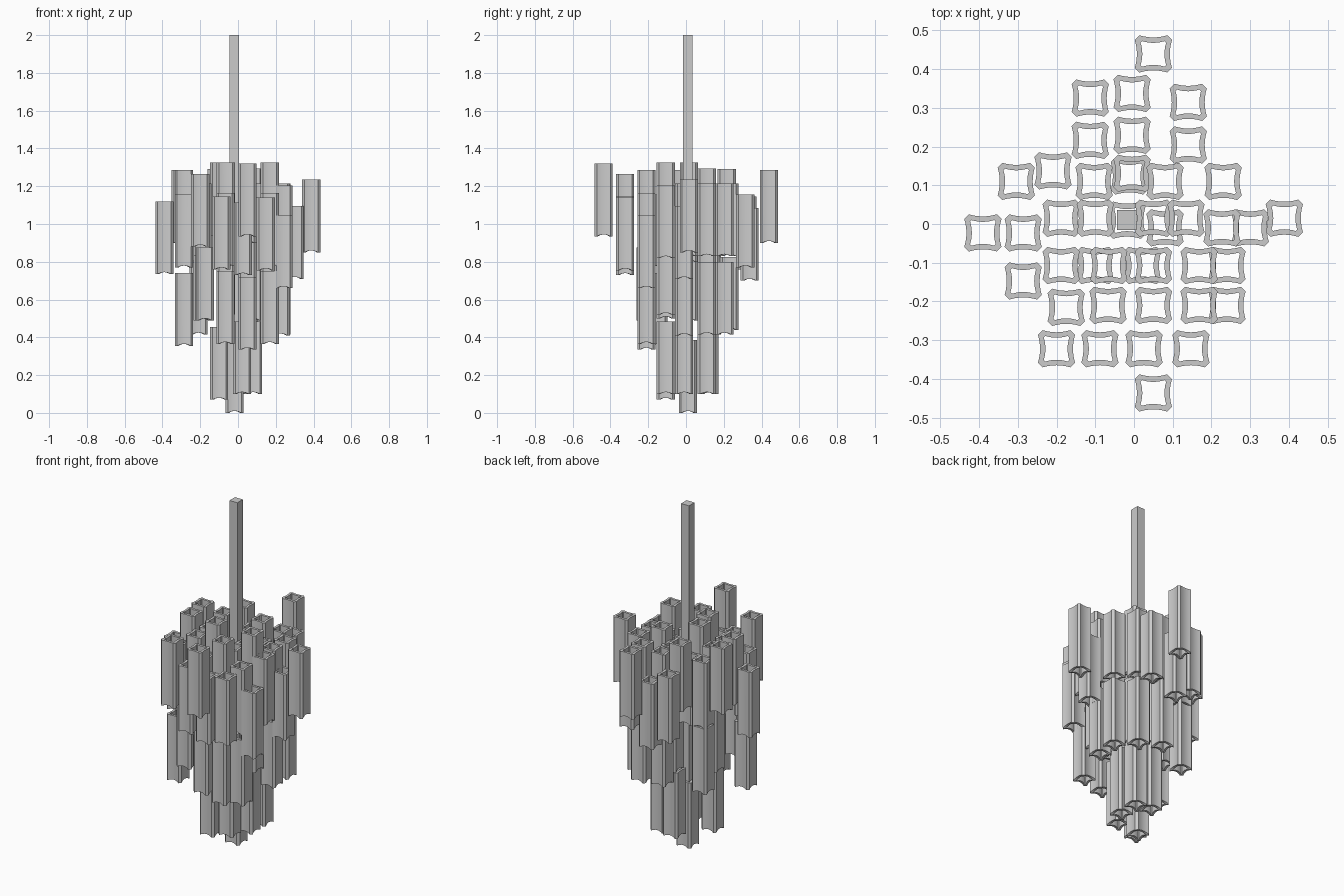
import bpy, bmesh

H = 0.385          # length of every tube
N = 6              # segments along each curved side


def ring(along, depth, bulge):
    """Square outline with concave sides and clipped corners; returns (x, y, t)."""
    pts = []
    for k in range(4):
        for i in range(N + 1):
            t = -1 + 2 * i / N
            x, y = along * t, -(depth + bulge * t * t)
            for _ in range(k):
                x, y = -y, x
            pts.append((x, y, t))
    return pts


def tube_mesh():
    bm = bmesh.new()
    outer, inner = ring(0.036, 0.0425, 0.0055), ring(0.029, 0.0285, 0.0045)

    def loop(pts, top):
        # lower rim arches up in the middle of each side
        return [bm.verts.new((x, y, H if top else 0.01 * (1 - t * t))) for x, y, t in pts]

    loops = [loop(outer, False), loop(outer, True), loop(inner, True), loop(inner, False)]
    n = len(outer)
    for a in range(4):
        A, B = loops[a], loops[(a + 1) % 4]
        for i in range(n):
            j = (i + 1) % n
            bm.faces.new((A[i], A[j], B[j], B[i]))
    bmesh.ops.recalc_face_normals(bm, faces=bm.faces)
    me = bpy.data.meshes.new("tube")
    bm.to_mesh(me)
    bm.free()
    me.set_sharp_from_angle(angle=0.5)
    return me


mesh = tube_mesh()


def tubes(name, rows):
    # rows: y -> list of (x, bottom z)
    for y, items in rows:
        for x, z in items:
            ob = bpy.data.objects.new(name, mesh)
            ob.location = (x, y, z)
            bpy.context.collection.objects.link(ob)


# Upper tier
tubes("upper_tube", [
    (0.439, [(0.05, 0.9)]),
    (0.325, [(-0.113, 0.76)]),
    (0.314, [(0.14, 0.77)]),
    (0.337, [(-0.005, 0.70)]),
    (0.216, [(-0.113, 0.905)]),
    (0.229, [(-0.005, 0.83)]),
    (0.204, [(0.14, 0.83)]),
    (0.137, [(-0.209, 0.80)]),
    (0.11, [(-0.304, 0.9), (-0.103, 0.78), (0.08, 0.91), (0.23, 0.83)]),
    (0.131, [(-0.005, 0.83)]),
    (0.015, [(-0.188, 0.83), (-0.1, 0.94), (0.05, 0.80), (0.134, 0.83), (0.388, 0.85)]),
    (-0.01, [(0.227, 0.83), (0.30, 0.71)]),
    (-0.023, [(-0.39, 0.735), (-0.286, 0.9)]),
    (-0.107, [(-0.188, 0.83), (-0.065, 0.94), (0.05, 0.82), (0.168, 0.94), (0.24, 0.82)]),
    (-0.147, [(-0.286, 0.77)]),
    (-0.21, [(-0.067, 0.78), (0.05, 0.9), (0.168, 0.78), (0.24, 0.66)]),
    (-0.322, [(-0.2, 0.88), (-0.088, 0.76), (0.026, 0.73), (0.147, 0.755)]),
    (-0.436, [(0.05, 0.935)]),
])

# Middle tier, hung straight below upper tubes
tubes("middle_tube", [
    (0.229, [(-0.005, 0.44)]),
    (0.204, [(0.14, 0.415)]),
    (0.137, [(-0.209, 0.415)]),
    (0.11, [(0.23, 0.415), (0.08, 0.49)]),
    (0.131, [(-0.005, 0.49)]),
    (0.015, [(-0.188, 0.49)]),
    (-0.01, [(0.227, 0.41)]),
    (-0.107, [(-0.065, 0.52), (0.05, 0.50), (0.168, 0.52)]),
    (-0.147, [(-0.286, 0.355)]),
    (-0.215, [(-0.175, 0.49)]),
    (-0.21, [(-0.067, 0.365), (0.05, 0.335), (0.168, 0.365)]),
])

# Lowest tier
tubes("lower_tube", [
    (0.124, [(-0.012, 0.10)]),
    (0.11, [(0.08, 0.10)]),
    (-0.01, [(0.08, 0.10)]),
    (0.01, [(-0.018, 0.0)]),
    (-0.107, [(-0.1, 0.07), (0.022, 0.10)]),
])

# Square hanging rod
bpy.ops.mesh.primitive_cube_add(size=1, location=(-0.019, 0.01, 1.15))
rod = bpy.context.object
rod.name = "hanging_rod"
rod.scale = (0.051, 0.051, 1.7)
